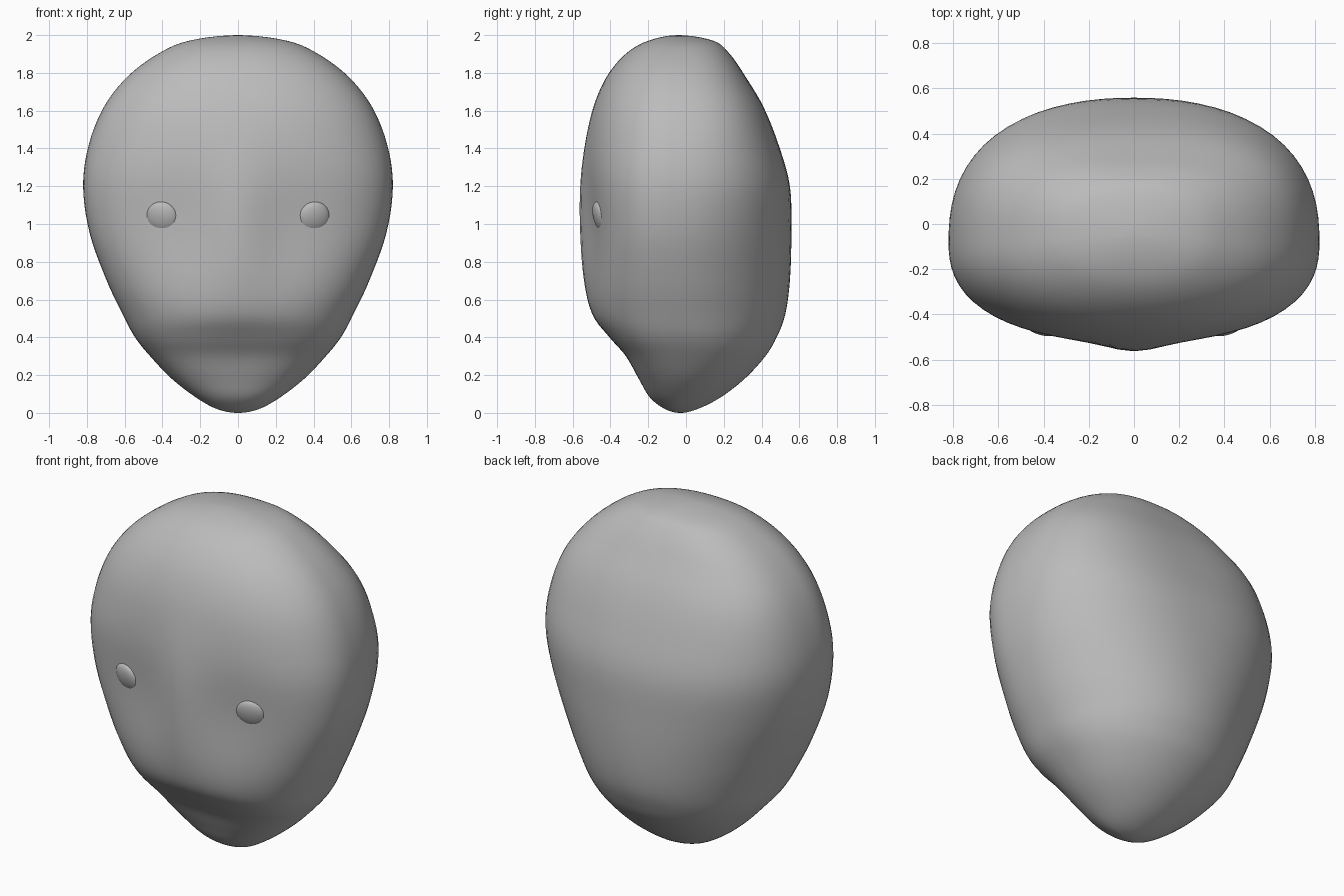
import bpy, math
from mathutils import Matrix, Vector

if "Cube" in bpy.data.objects:
    bpy.data.objects.remove(bpy.data.objects["Cube"])

grey = bpy.data.materials.new("clay grey")
grey.diffuse_color = (0.5, 0.5, 0.5, 1)
grey.use_nodes = True
grey.node_tree.nodes["Principled BSDF"].inputs["Base Color"].default_value = grey.diffuse_color

# Head profile: height, half width, front y, back y, front and back squareness
ROWS = [
    (0.00, 0.00, -0.03, -0.03, 2.0, 2.0), (0.02, 0.11, -0.11, 0.06, 2.0, 2.0),
    (0.08, 0.22, -0.19, 0.18, 2.2, 2.0), (0.18, 0.35, -0.25, 0.31, 2.5, 2.0),
    (0.30, 0.465, -0.318, 0.42, 2.8, 2.0), (0.40, 0.545, -0.405, 0.48, 2.7, 2.0),
    (0.52, 0.61, -0.495, 0.525, 2.4, 2.0), (0.70, 0.695, -0.54, 0.55, 2.4, 2.05),
    (0.95, 0.785, -0.56, 0.558, 2.5, 2.2), (1.20, 0.82, -0.56, 0.55, 2.45, 2.4),
    (1.42, 0.79, -0.535, 0.49, 2.3, 2.6), (1.62, 0.71, -0.49, 0.41, 2.25, 2.8),
    (1.78, 0.585, -0.42, 0.315, 2.2, 2.8), (1.90, 0.425, -0.32, 0.232, 2.2, 2.7),
    (1.97, 0.26, -0.20, 0.145, 2.2, 2.4), (2.00, 0.00, -0.04, -0.04, 2.0, 2.0)]
STEPS, SIDES = 5, 72


def catmull(a, b, c, d, t):
    return tuple(0.5 * (2 * q + (r - p) * t + (2 * p - 5 * q + 4 * r - s) * t * t
                        + (3 * q - p - 3 * r + s) * t ** 3) for p, q, r, s in zip(a, b, c, d))


def bell(v, centre, width):
    return math.exp(-((v - centre) / width) ** 2)


def section(z, w, front, back, n_front, n_back):
    """Rounded box section with a soft nose ridge in front."""
    nose = 0.065 * bell(z, 0.98, 0.36)
    mid = 0.5 * (front + back) - 0.08 * bell(z, 1.0, 0.75)
    ring = []
    for i in range(SIDES):
        a = 2 * math.pi * i / SIDES
        c, s = math.cos(a), math.sin(a)
        n = n_front if s < 0 else n_back
        depth = (mid - front - nose) if s < 0 else (back - mid)
        k = (abs(c) ** n + abs(s) ** n) ** (-1 / n)
        x, y = w * c * k, mid + depth * s * k
        if s < 0:
            y -= nose * bell(x, 0, 0.19) * min(1, -s * 2)
        ring.append((x, y, z))
    return ring


# Head: loft of the sections, closed by one point at each end
def past_pole(row):
    return (row[0], -row[1], row[3], row[2], row[4], row[5])


verts, faces = [(0, ROWS[0][2], 0)], []
pts = [past_pole(ROWS[1])] + ROWS + [past_pole(ROWS[-2])]
rings = []
for i in range(1, len(pts) - 2):
    for j in range(STEPS):
        if i > 1 or j > 0:
            rings.append(catmull(*pts[i - 1:i + 3], j / STEPS))
for r in rings:
    verts += section(*r)
top = len(verts)
verts.append((0, ROWS[-1][2], 2.0))
for k in range(len(rings) - 1):
    for i in range(SIDES):
        a, b = 1 + k * SIDES + i, 1 + k * SIDES + (i + 1) % SIDES
        faces.append((a, b, b + SIDES, a + SIDES))
for i in range(SIDES):
    j = (i + 1) % SIDES
    faces.append((0, 1 + j, 1 + i))
    faces.append((top - SIDES + i, top - SIDES + j, top))
mesh = bpy.data.meshes.new("head")
mesh.from_pydata(verts, [], faces)
mesh.polygons.foreach_set("use_smooth", [True] * len(mesh.polygons))
mesh.materials.append(grey)
head = bpy.data.objects.new("head", mesh)
bpy.context.collection.objects.link(head)

# Eyes: flattened balls turned slightly outward
for side, name in ((-1, "left_eye"), (1, "right_eye")):
    bpy.ops.mesh.primitive_uv_sphere_add(segments=32, ring_count=16, radius=1)
    eye = bpy.context.object
    eye.name = name
    turn = Matrix.Rotation(side * math.radians(14), 4, 'Z') @ Matrix.Rotation(math.radians(16), 4, 'X')
    eye.matrix_world = (Matrix.Translation(Vector((side * 0.403, -0.452, 1.035))) @ turn
                        @ Matrix.Diagonal((0.085, 0.034, 0.086, 1)))
    eye.data.materials.append(grey)
    bpy.ops.object.shade_smooth()
